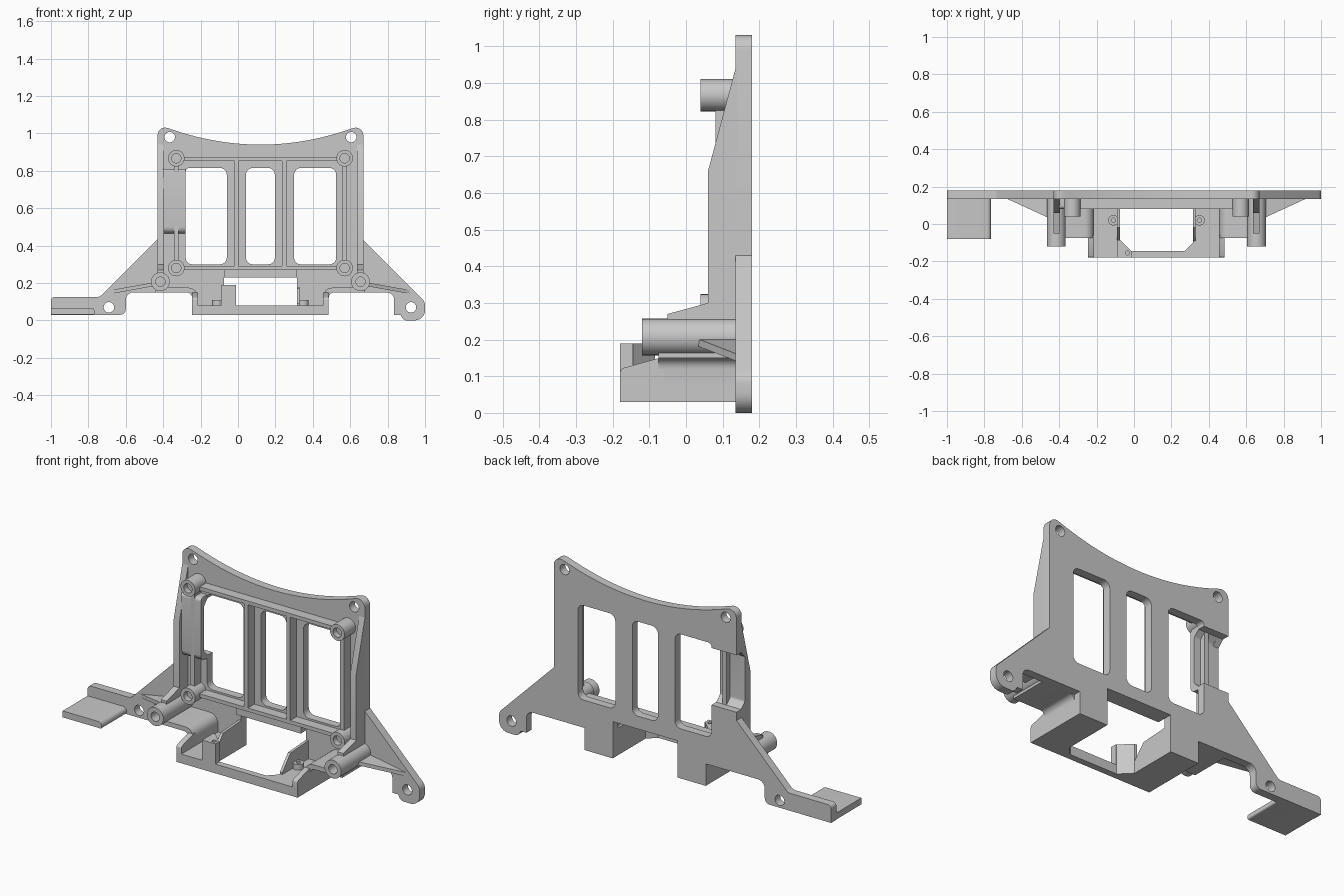
import bpy, bmesh, math
from mathutils import Vector

if "Cube" in bpy.data.objects:
    bpy.data.objects.remove(bpy.data.objects["Cube"])

grey = bpy.data.materials.new("light_grey")
grey.use_nodes = True
COLOR = (0.58, 0.58, 0.58, 1)
grey.diffuse_color = COLOR
grey.node_tree.nodes["Principled BSDF"].inputs["Base Color"].default_value = COLOR

MID = 0.12             # symmetry line of the frame
FRONT, BACK = 0.135, 0.18
parts = []


def rounded(points, steps=6):
    """Fillet every corner given as (u, v, radius)."""
    out = []
    for i, p in enumerate(points):
        c = Vector(p[:2])
        if len(p) < 3:
            out.append(c)
            continue
        a = (Vector(points[i - 1][:2]) - c).normalized()
        b = (Vector(points[(i + 1) % len(points)][:2]) - c).normalized()
        half = a.angle(b) / 2
        centre = c + (a + b).normalized() * p[2] / math.sin(half)
        reach = p[2] / math.tan(half)
        s, e = c + a * reach - centre, c + b * reach - centre
        sweep = s.angle_signed(e)
        for k in range(steps + 1):
            t = -sweep * k / steps
            out.append(centre + Vector((s.x * math.cos(t) - s.y * math.sin(t),
                                        s.x * math.sin(t) + s.y * math.cos(t))))
    return out


def circle(u, v, r, n=32):
    return [(u + r * math.cos(math.tau * k / n), v + r * math.sin(math.tau * k / n)) for k in range(n)]


def rect(u0, u1, v0, v1, r=None):
    pts = [(u0, v0), (u1, v0), (u1, v1), (u0, v1)]
    return [p + (r,) for p in pts] if r else pts


def prism(name, loops, w0, w1, axis="y"):
    """Extrude an outline (first loop) with holes (other loops) along an axis."""
    cu = bpy.data.curves.new(name, "CURVE")
    cu.dimensions, cu.fill_mode, cu.extrude = "2D", "BOTH", abs(w1 - w0) / 2
    for loop in loops:
        pts = rounded(loop)
        sp = cu.splines.new("POLY")
        sp.points.add(len(pts) - 1)
        for q, p in zip(sp.points, pts):
            q.co = (p[0], p[1], 0, 1)
        sp.use_cyclic_u = True
    tmp = bpy.data.objects.new("outline", cu)
    bpy.context.collection.objects.link(tmp)
    dg = bpy.context.evaluated_depsgraph_get()
    me = bpy.data.meshes.new_from_object(tmp.evaluated_get(dg))
    bpy.data.objects.remove(tmp)
    bm = bmesh.new()
    bm.from_mesh(me)
    mid = (w0 + w1) / 2
    for v in bm.verts:
        u, t, w = v.co
        w += mid
        v.co = {"x": (w, u, t), "y": (u, w, t), "z": (u, t, w)}[axis]
    bmesh.ops.remove_doubles(bm, verts=bm.verts, dist=1e-5)
    bmesh.ops.recalc_face_normals(bm, faces=bm.faces)
    bm.to_mesh(me)
    bm.free()
    me.name = name
    me.materials.clear()
    me.materials.append(grey)
    ob = bpy.data.objects.new(name, me)
    bpy.context.collection.objects.link(ob)
    parts.append(ob)
    return ob


# Back plate: curved top edge, splayed feet, side notch opening into one window
arc = [(MID + d / 20 * 0.485, 0.94 + 0.085 * (d / 20) ** 2) for d in range(-20, 21)]
outline = [
    (-1, 0.03), (-1, 0.125, 0.02), (-0.74, 0.125, 0.04), (-0.43, 0.435),
    (-0.43, 0.48), (-0.28, 0.48), (-0.28, 0.3, 0.035), (-0.06, 0.3, 0.035),
    (-0.06, 0.815, 0.035), (-0.28, 0.815, 0.02), (-0.28, 0.79), (-0.43, 0.79),
    (-0.43, 1.045, 0.04)] + arc + [
    (0.67, 1.045, 0.04), (0.67, 0.43), (1, 0.1, 0.05), (1, 0, 0.055),
    (0.885, 0, 0.03), (0.87, 0.03), (0.835, 0.03), (0.835, 0.15, 0.04),
    (0.485, 0.15), (0.485, 0.03), (0.315, 0.03), (0.315, 0.23),
    (-0.075, 0.23), (-0.075, 0.03), (-0.245, 0.03), (-0.245, 0.15),
    (-0.6, 0.15, 0.04), (-0.6, 0.03, 0.03)]
holes = [circle(x, z, 0.028) for x, z in
         ((-0.365, 0.98), (0.605, 0.98), (-0.69, 0.07), (0.925, 0.07))]
windows = [rect(0.043, 0.197, 0.3, 0.815, 0.035), rect(0.3, 0.525, 0.3, 0.815, 0.035)]
prism("back_plate", [outline] + holes + windows, FRONT, BACK)

# Flat tab at the end of one foot
prism("foot_tab", [[(-1, 0.032), (-0.765, 0.032, 0.008), (-0.765, 0.067, 0.022), (-1, 0.067)]],
      -0.08, 0.14)

# Tray floor with chamfered opening, and the corner post
prism("tray_floor", [[
    (-0.245, 0.14), (-0.245, -0.18), (0.485, -0.18), (0.485, 0.14), (0.315, 0.14),
    (0.315, -0.1), (0.27, -0.145), (-0.015, -0.145), (-0.075, -0.085), (-0.075, 0.14)]],
    0.03, 0.08, "z")
prism("corner_post", [[(-0.09, -0.18), (-0.01, -0.18), (-0.01, -0.145), (-0.015, -0.145),
                       (-0.075, -0.085), (-0.09, -0.085)], circle(-0.035, -0.155, 0.011, 16)],
      0.08, 0.19, "z")

# Ribs across the window frame
for z in (0.28, 0.862):
    prism("cross_rib", [rect(-0.33, 0.57, z - 0.01, z + 0.01)], 0.08, 0.14)
prism("tray_lintel", [rect(-0.075, 0.315, 0.23, 0.28)], 0.09, 0.14)

# Shallow arched bridge in front of the side notch
prism("notch_bridge", [[
    (0.14, 0.465), (0.08, 0.465, 0.035), (0.08, 0.81, 0.02), (0.14, 0.81),
    (0.14, 0.79), (0.108, 0.76, 0.02), (0.108, 0.51, 0.02), (0.14, 0.48)]],
    -0.4, -0.28, "x")

# Parts repeated on both sides of the frame
for s, side in ((-1, "right"), (1, "left")):
    def X(d):
        return MID + s * d

    def span(d0, d1):
        return sorted((X(d0), X(d1)))

    # Screw bosses with blind holes
    for label, d, z, r, y in (("upper", 0.45, 0.867, 0.044, 0.04),
                              ("lower", 0.45, 0.28, 0.044, 0.04),
                              ("long", 0.535, 0.207, 0.05, -0.12)):
        prism(f"{side}_{label}_boss", [circle(X(d), z, r), circle(X(d), z, 0.025)], y, 0.14)
        prism(f"{side}_{label}_boss_core", [circle(X(d), z, 0.026)], 0.07, 0.14)

    # Tall side flange; the right one is relieved behind the bridge
    profile = [(0.14, 0.958), (0.06, 0.66), (0.06, 0.3), (-0.05, 0.27), (-0.05, 0.245), (0.14, 0.245)]
    if s < 0:
        profile += [(0.14, 0.48), (0.108, 0.51, 0.02), (0.108, 0.755), (0.14, 0.79)]
    prism(f"{side}_flange", [profile], *span(0.515, 0.55), "x")

    # Vertical ribs
    for d, w in ((0.1275, 0.011), (0.45, 0.012)):
        prism(f"{side}_upright_rib", [rect(*span(d - w, d + w), 0.28, 0.865)], 0.08, 0.14)

    # Shelf curving down into the tray wall
    prism(f"{side}_shelf", [[
        (X(0.56), 0.15), (X(0.365), 0.15, 0.03), (X(0.365), 0.05), (X(0.335), 0.05),
        (X(0.335), 0.175, 0.05), (X(0.56), 0.175)]], -0.075, 0.14)
    prism(f"{side}_tray_wall", [[
        (-0.18, 0.03), (-0.18, 0.12, 0.015), (-0.08, 0.148), (-0.06, 0.148), (-0.06, 0.03)]],
        *span(0.335, 0.365), "x")
    prism(f"{side}_inner_wall", [[(-0.09, 0.07), (-0.09, 0.09), (-0.02, 0.17), (0.14, 0.18), (0.14, 0.07)]],
          *span(0.195, 0.21), "x")
    prism(f"{side}_tray_boss", [circle(X(0.23), 0.02, 0.028), circle(X(0.23), 0.02, 0.012, 16)],
          0.07, 0.11, "z")

    # Sloping triangular brace on the foot
    brace = prism(f"{side}_foot_brace", [[(X(0.81), 0.14), (X(0.56), 0.14), (X(0.56), 0.025)]],
                  -0.02, 0, "z")
    for v in brace.data.vertices:
        v.co.z += 0.205 - 0.045 * (abs(v.co.x - MID) - 0.56) / 0.25

# Smooth the round parts, keep edges crisp
bpy.ops.object.select_all(action="DESELECT")
for ob in parts:
    ob.select_set(True)
bpy.context.view_layer.objects.active = parts[0]
bpy.ops.object.shade_smooth_by_angle(angle=math.radians(30))
